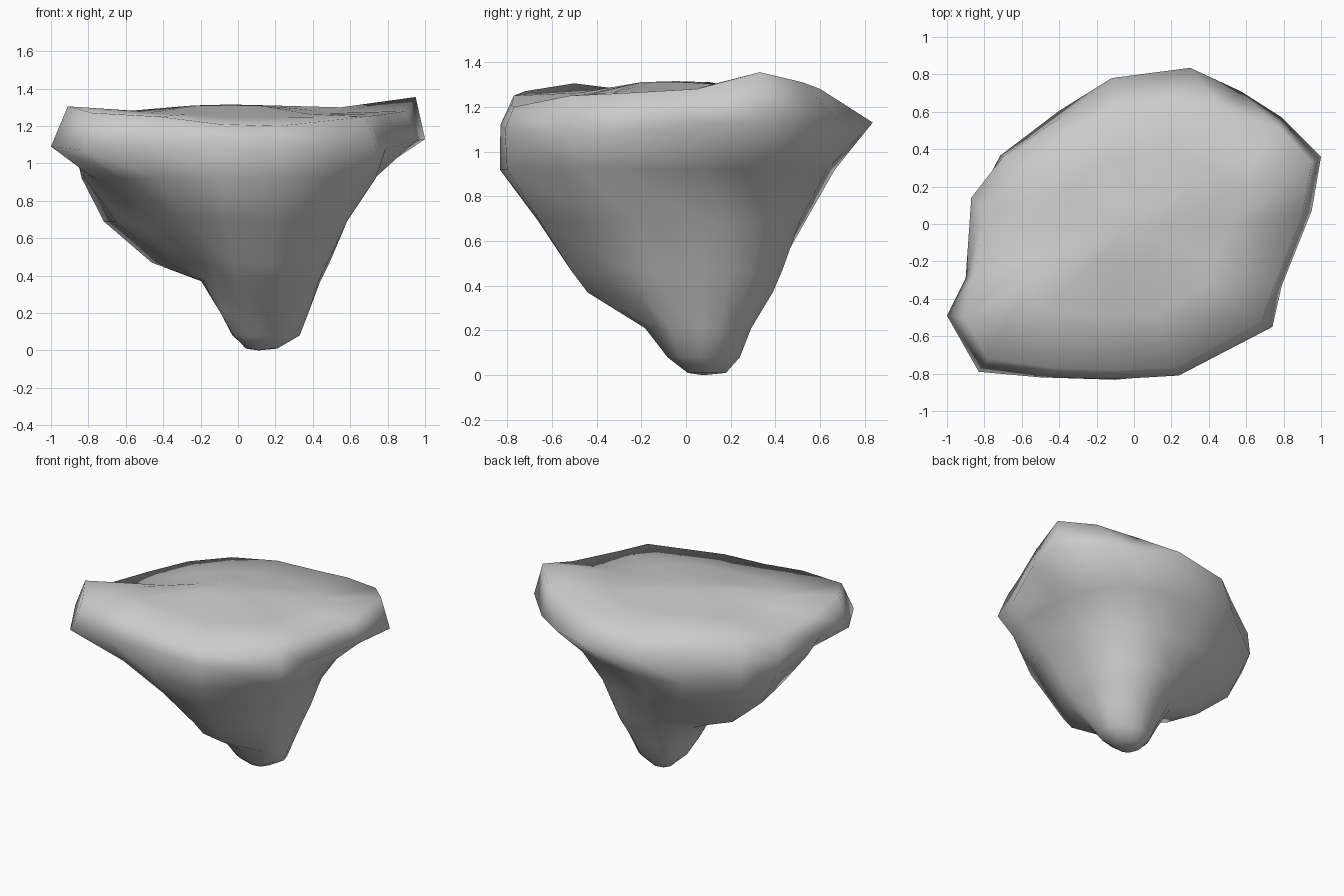
import bpy, bmesh, math
from mathutils import Vector

if "Cube" in bpy.data.objects:
    bpy.data.objects.remove(bpy.data.objects["Cube"])

CX, CY = 0.1, 0.07      # axis of the underside
DX, DY = -0.05, -0.04   # summit of the gently domed top
# widest outline of the slab, counter-clockwise from +x
OUTLINE = [(.95, .07, 1.12), (1, .36, 1.13), (.79, .57, 1.1), (.57, .71, 1.1), (.3, .835, 1.13),
           (-.12, .78, 1.1), (-.38, .58, 1.1), (-.7, .36, 1.08), (-.87, .14, 1.06), (-.9, -.29, 1.07),
           (-1, -.49, 1.09), (-.83, -.79, 1.07), (-.5, -.82, 1.1), (-.1, -.83, 1.12),
           (.24, -.81, 1.1), (.74, -.55, 1.08), (.79, -.33, 1.08)]
# lip of the top
LIP = [(.9, .05, 1.28), (.95, .33, 1.355), (.77, .52, 1.31), (.48, .6, 1.28), (.25, .63, 1.25),
       (-.1, .6, 1.25), (-.38, .47, 1.25), (-.62, .3, 1.22), (-.8, .07, 1.18), (-.85, -.27, 1.22),
       (-.91, -.5, 1.305), (-.78, -.72, 1.27), (-.42, -.77, 1.25), (-.1, -.78, 1.21),
       (.22, -.77, 1.2), (.68, -.52, 1.25), (.76, -.3, 1.26)]
# underside: height, then radii towards E NE N NW W SW S SE
UNDER = [(.92, (.63, .62, .58, .74, .95, .97, .90, .79)),
         (.69, (.47, .47, .46, .57, .83, .72, .75, .61)),
         (.47, (.39, .38, .37, .36, .57, .42, .60, .47)),
         (.37, (.34, .34, .32, .28, .30, .33, .52, .41)),
         (.21, (.28, .25, .22, .20, .20, .23, .25, .28)),
         (.08, (.23, .19, .17, .14, .13, .14, .15, .18)),
         (.01, (.11, .11, .11, .08, .05, .05, .06, .08))]


def radius(radii, angle):
    """Smooth periodic interpolation between the eight directions."""
    t = (angle / (math.pi / 4)) % 8
    i, f = int(t), t - int(t)
    a, b, c, d = (radii[(i + k) % 8] for k in (-1, 0, 1, 2))
    return b + .5 * f * (c - a + f * (2 * a - 5 * b + 4 * c - d + f * (3 * (b - c) + d - a)))


bm = bmesh.new()
angles = [math.atan2(y - CY, x - CX) for x, y, z in OUTLINE]

# rings from the domed top down to the tip
rings = []
for s, z0, mix in ((.22, 1.31, 0), (.6, 1.27, .35)):
    rings.append([(DX + (x - DX) * s, DY + (y - DY) * s, z0 + (z - z0) * mix) for x, y, z in LIP])
rings += [LIP, OUTLINE]
for z, radii in UNDER:
    rings.append([(CX + math.cos(a) * radius(radii, a), CY + math.sin(a) * radius(radii, a), z)
                  for a in angles])

rows = [[bm.verts.new(p) for p in ring] for ring in rings]
n = len(OUTLINE)
for up, low in zip(rows, rows[1:]):
    for i in range(n):
        j = (i + 1) % n
        bm.faces.new((up[i], low[i], low[j], up[j]))

# close the top and the tip
for row, z in ((rows[0], 1.315), (rows[-1], 0)):
    mid = sum((v.co for v in row), Vector()) / n
    c = bm.verts.new((mid.x, mid.y, z))
    for i in range(n):
        bm.faces.new((row[i], row[(i + 1) % n], c))
bmesh.ops.recalc_face_normals(bm, faces=bm.faces)

mesh = bpy.data.meshes.new("floating_rock")
bm.to_mesh(mesh)
bm.free()
mesh.polygons.foreach_set("use_smooth", [True] * len(mesh.polygons))
rock = bpy.data.objects.new("floating_rock", mesh)
bpy.context.collection.objects.link(rock)
